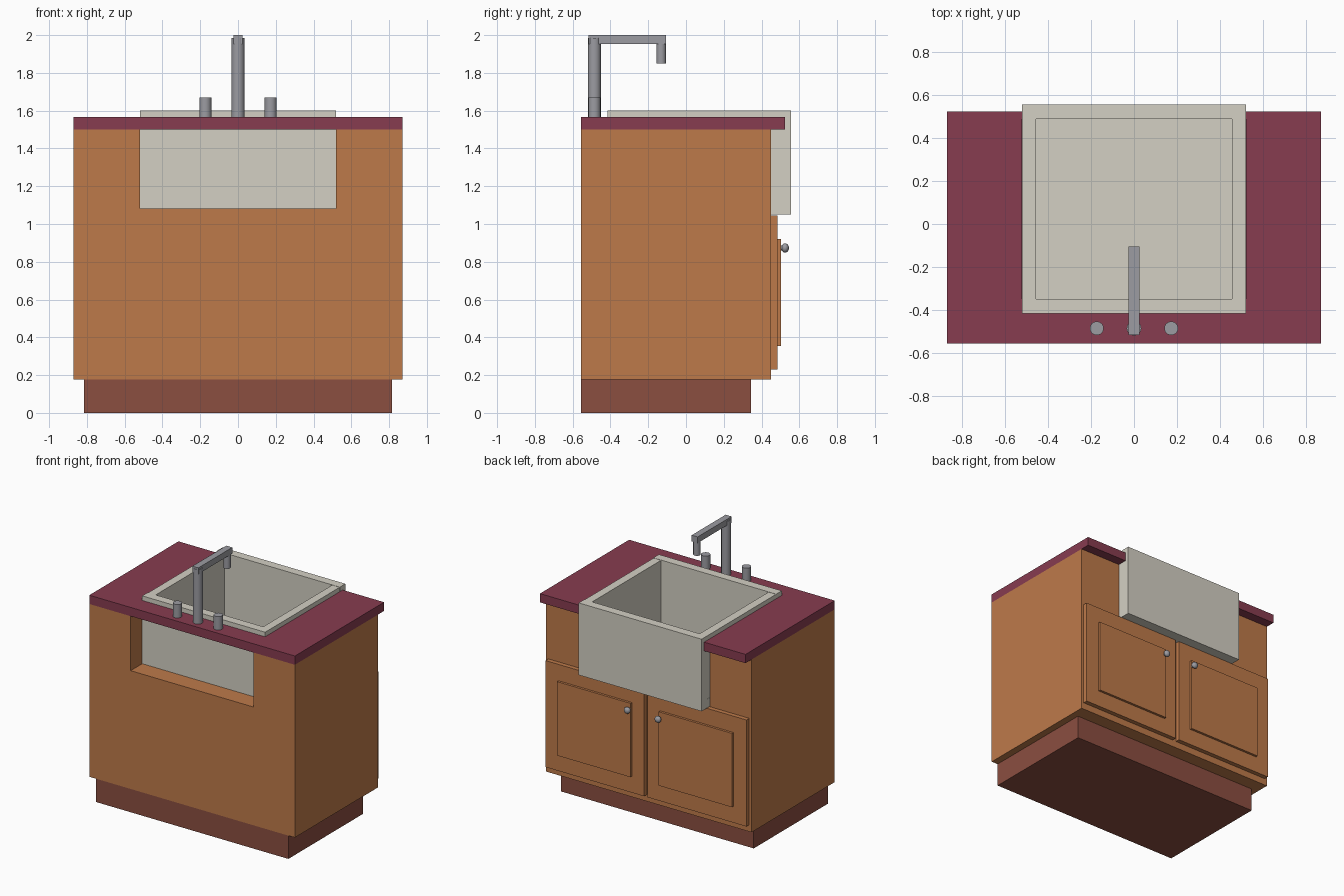
import bpy, math

if "Cube" in bpy.data.objects:
    bpy.data.objects.remove(bpy.data.objects["Cube"])


def srgb(r, g, b):
    def lin(c):
        c /= 255
        return c / 12.92 if c <= 0.04045 else ((c + 0.055) / 1.055) ** 2.4
    return (lin(r), lin(g), lin(b), 1)


def material(name, rgb):
    m = bpy.data.materials.new(name)
    m.diffuse_color = srgb(*rgb)
    m.use_nodes = True
    m.node_tree.nodes["Principled BSDF"].inputs["Base Color"].default_value = m.diffuse_color
    return m


wood = material("orange_wood", (190, 122, 74))
dark_wood = material("red_brown_wood", (139, 78, 64))
counter = material("burgundy_counter", (135, 60, 80))
ceramic = material("cream_ceramic", (212, 208, 196))
metal = material("grey_metal", (156, 156, 162))


def finish(name, mat, smooth=False):
    ob = bpy.context.object
    ob.name = name
    ob.data.materials.append(mat)
    if smooth:
        bpy.ops.object.shade_smooth_by_angle(angle=math.radians(35))
    return ob


def box(name, x, y, z, mat):
    bpy.ops.mesh.primitive_cube_add(size=1, location=[(a + b) / 2 for a, b in (x, y, z)])
    bpy.context.object.scale = [abs(b - a) for a, b in (x, y, z)]
    bpy.ops.object.transform_apply(location=False, rotation=False, scale=True)
    return finish(name, mat)


def rod(name, x, y, z0, z1, r, mat):
    bpy.ops.mesh.primitive_cylinder_add(vertices=24, radius=r, depth=z1 - z0,
                                        location=(x, y, (z0 + z1) / 2))
    return finish(name, mat, True)


# Cabinet and plinth
box("plinth", (-0.815, 0.815), (-0.555, 0.345), (0, 0.178), dark_wood)
box("cabinet", (-0.87, 0.87), (-0.555, 0.45), (0.178, 1.083), wood)

# Counter strip behind the sink
box("counter_back", (-0.52, 0.52), (-0.555, -0.415), (1.5, 1.567), counter)

# Open apron sink
box("sink_floor", (-0.52, 0.52), (-0.415, 0.555), (1.05, 1.117), ceramic)
box("sink_apron", (-0.52, 0.52), (0.488, 0.555), (1.117, 1.602), ceramic)
box("sink_back_wall", (-0.52, 0.52), (-0.415, -0.348), (1.117, 1.602), ceramic)

# Mirrored parts
for side, s in (("left", -1), ("right", 1)):
    box(side + "_side_block", (s * 0.52, s * 0.87), (-0.555, 0.45), (1.083, 1.5), wood)
    box(side + "_counter", (s * 0.52, s * 0.87), (-0.555, 0.523), (1.5, 1.567), counter)
    box(side + "_sink_wall", (s * 0.455, s * 0.518), (-0.348, 0.488), (1.117, 1.6), ceramic)
    # Door with raised panel and knob
    box(side + "_door", (s * 0.015, s * 0.85), (0.45, 0.484), (0.23, 1.045), wood)
    box(side + "_door_panel", (s * 0.12, s * 0.74), (0.484, 0.502), (0.355, 0.92), wood)
    stem = rod(side + "_knob_stem", s * 0.13, 0.514, 0.86, 0.89, 0.012, metal)
    stem.location.z = 0.873
    stem.rotation_euler.x = math.pi / 2
    bpy.ops.mesh.primitive_uv_sphere_add(segments=16, ring_count=10, radius=0.025,
                                         location=(s * 0.13, 0.525, 0.873))
    bpy.context.object.scale.y = 0.8
    finish(side + "_knob", metal, True)
    # Tap handle
    rod(side + "_tap_handle", s * 0.173, -0.485, 1.567, 1.67, 0.032, metal)

# Faucet
rod("faucet_column", 0, -0.485, 1.567, 1.985, 0.034, metal)
box("faucet_arm", (-0.025, 0.025), (-0.515, -0.105), (1.953, 2.0), metal)
rod("faucet_spout", 0, -0.131, 1.85, 1.955, 0.025, metal)
